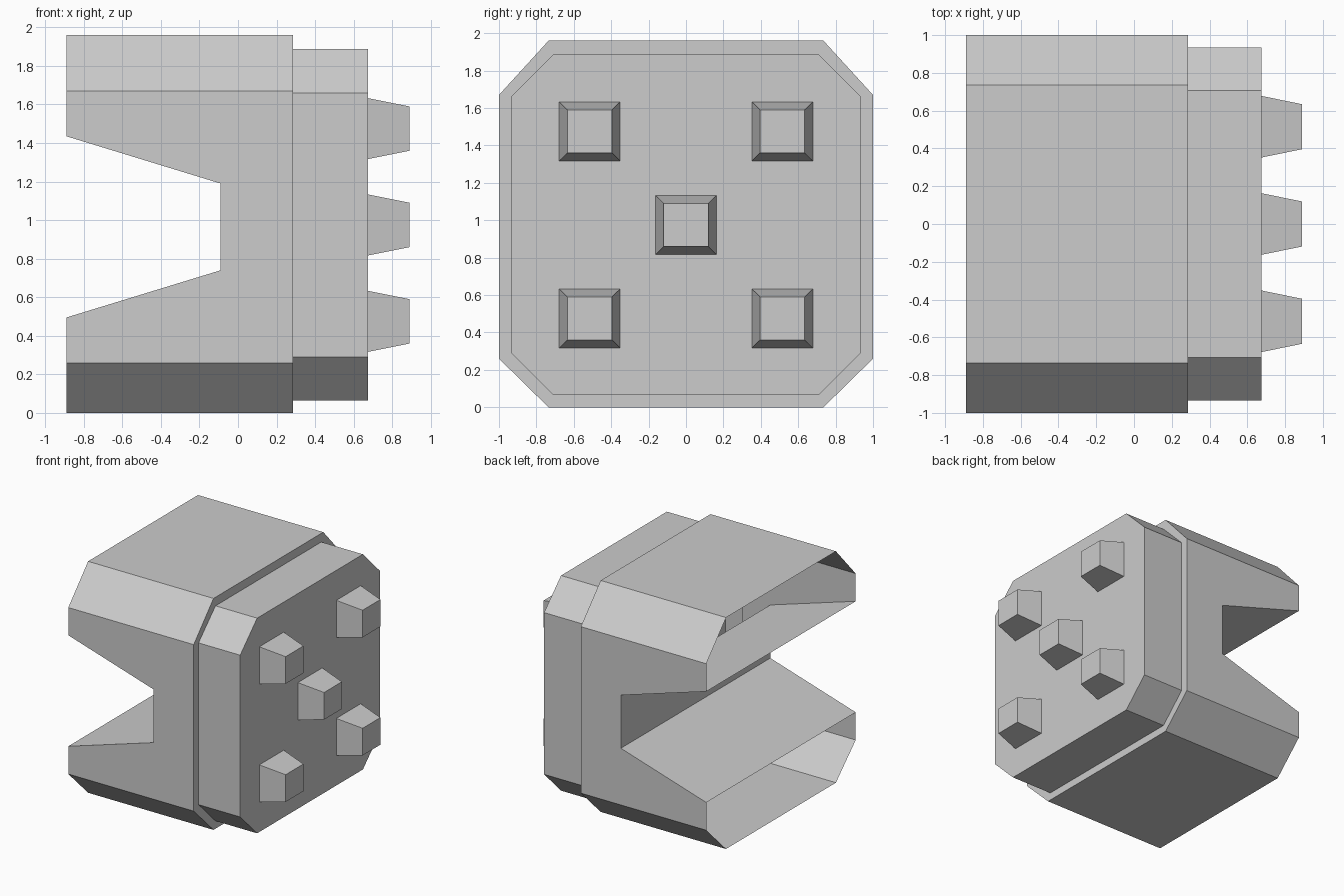
import bpy
import bmesh

default = bpy.data.objects.get("Cube")
if default:
    bpy.data.objects.remove(default, do_unlink=True)

GREY = 0.604
mat = bpy.data.materials.new("plain grey")
mat.use_nodes = True
mat.diffuse_color = (GREY, GREY, GREY, 1)
mat.node_tree.nodes["Principled BSDF"].inputs["Base Color"].default_value = (GREY, GREY, GREY, 1)


def finish(bm, name):
    """Weld the panels and turn them into a flat-shaded object."""
    bmesh.ops.remove_doubles(bm, verts=bm.verts, dist=0.0005)
    bmesh.ops.recalc_face_normals(bm, faces=bm.faces)
    mesh = bpy.data.meshes.new(name)
    bm.to_mesh(mesh)
    bm.free()
    mesh.materials.append(mat)
    obj = bpy.data.objects.new(name, mesh)
    bpy.context.collection.objects.link(obj)
    return obj


def panel(bm, points):
    return bm.faces.new([bm.verts.new(p) for p in points])


def octagon(half, flat, zs):
    """Chamfered outline in y and z; zs = bottom, low side, high side, top."""
    b, lo, hi, t = zs
    return [(-flat, b), (flat, b), (half, lo), (half, hi),
            (flat, t), (-flat, t), (-half, hi), (-half, lo)]


def wrap(bm, outline, x0, x1, skip=()):
    """Walls around an outline, plus a cap at x1; the x0 end stays open."""
    n = len(outline)
    for i in range(n):
        if i not in skip:
            a, b = outline[i], outline[(i + 1) % n]
            panel(bm, [(x0, *a), (x1, *a), (x1, *b), (x0, *b)])
    panel(bm, [(x1, *p) for p in outline])


# Main housing: open-ended shell with a tapered slot across it
X0, X1 = -0.89, 0.285
LOW, HIGH = 0.26, 1.67
bm = bmesh.new()
wrap(bm, octagon(1.0, 0.735, (0, LOW, HIGH, 1.96)), X0, X1, skip=(2, 6))
slot = [(X0, 1.435), (-0.09, 1.19), (-0.09, 0.74), (X0, 0.495)]
side = [(X0, LOW), (X1, LOW), (X1, HIGH), (X0, HIGH)] + slot
for y in (-1, 1):
    panel(bm, [(x, y, z) for x, z in side])
for (xa, za), (xb, zb) in zip(slot, slot[1:]):
    panel(bm, [(xa, -1, za), (xb, -1, zb), (xb, 1, zb), (xa, 1, za)])
finish(bm, "slotted_housing")

# Smaller end block, sunk into the housing
bm = bmesh.new()
wrap(bm, octagon(0.935, 0.708, (0.065, 0.29, 1.66, 1.887)), 0.12, 0.675)
finish(bm, "end_block")


# Tapered studs on the end block
def stud(name, y, z):
    def ring(x, hy, hz):
        return [(x, y + sy * hy, z + sz * hz)
                for sy, sz in ((-1, -1), (1, -1), (1, 1), (-1, 1))]
    base, tip = ring(0.675, 0.163, 0.158), ring(0.89, 0.119, 0.115)
    bm = bmesh.new()
    for i in range(4):
        j = (i + 1) % 4
        panel(bm, [base[i], base[j], tip[j], tip[i]])
    panel(bm, tip)
    finish(bm, name)


MID = 0.975
stud("stud_centre", 0, MID)
for label_y, sy in (("front", -1), ("back", 1)):
    for label_z, sz in (("lower", -1), ("upper", 1)):
        stud(f"stud_{label_y}_{label_z}", sy * 0.515, MID + sz * 0.5)
